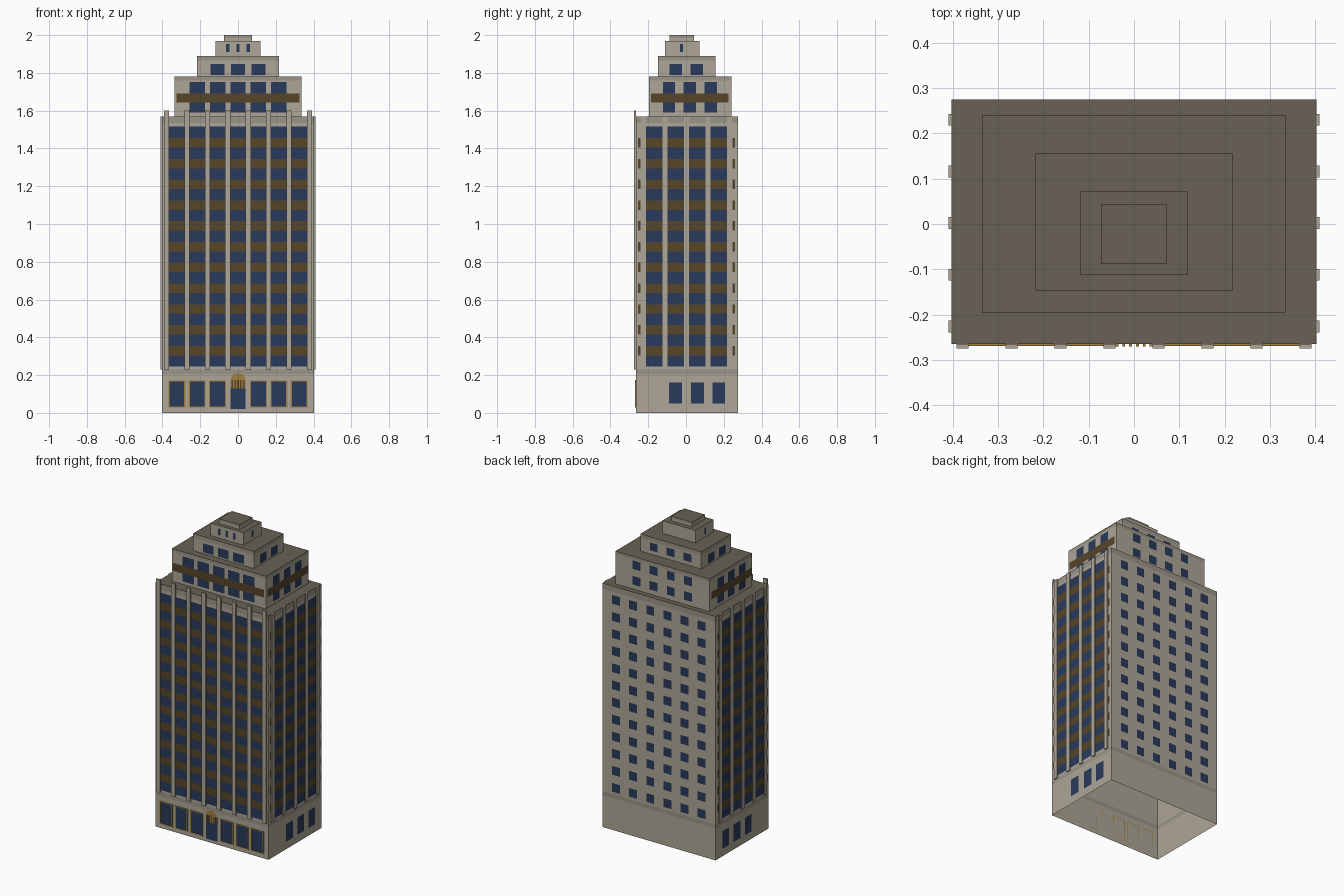
import bpy, bmesh, math
from mathutils import Vector

if "Cube" in bpy.data.objects:
    bpy.data.objects.remove(bpy.data.objects["Cube"])

COLORS = {
    "stone": (0.42, 0.385, 0.31, 1), "trim": (0.33, 0.30, 0.245, 1),
    "roof": (0.14, 0.12, 0.09, 1), "glass": (0.022, 0.042, 0.105, 1),
    "bronze": (0.095, 0.058, 0.022, 1), "gold": (0.36, 0.22, 0.05, 1),
}
MATS = {}
for key, col in COLORS.items():
    MATS[key] = bpy.data.materials.new(key)
    MATS[key].diffuse_color = col


class Part:
    """Collects simple faces and boxes into one named object."""
    def __init__(self, name, mat):
        self.name, self.mat, self.bm = name, mat, bmesh.new()

    def poly(self, pts, normal):
        f = self.bm.faces.new([self.bm.verts.new(p) for p in pts])
        f.normal_update()
        if f.normal.dot(Vector(normal)) < 0:
            f.normal_flip()

    def panel(self, side, wall, u, w, z0, z1, off=0.002):
        # flat panel on a wall; u = centre along the wall, w = width
        a, b = u - w / 2, u + w / 2
        s = 1 if side in ("right", "back") else -1
        d = wall + s * off
        if side in ("front", "back"):
            self.poly([(a, d, z0), (b, d, z0), (b, d, z1), (a, d, z1)], (0, s, 0))
        else:
            self.poly([(d, a, z0), (d, b, z0), (d, b, z1), (d, a, z1)], (s, 0, 0))

    def walls(self, x, y0, y1, z0, z1):
        # open-ended ring of four walls
        self.panel("front", y0, 0, 2 * x, z0, z1, 0)
        self.panel("back", y1, 0, 2 * x, z0, z1, 0)
        for side, wx in (("left", -x), ("right", x)):
            self.panel(side, wx, (y0 + y1) / 2, y1 - y0, z0, z1, 0)

    def top(self, x, y0, y1, z):
        self.poly([(-x, y0, z), (x, y0, z), (x, y1, z), (-x, y1, z)], (0, 0, 1))

    def box(self, x0, x1, y0, y1, z0, z1):
        r = bmesh.ops.create_cube(self.bm, size=1)
        for v in r["verts"]:
            v.co = ((x0 + x1) / 2 + v.co.x * (x1 - x0),
                    (y0 + y1) / 2 + v.co.y * (y1 - y0),
                    (z0 + z1) / 2 + v.co.z * (z1 - z0))

    def done(self):
        bmesh.ops.remove_doubles(self.bm, verts=self.bm.verts, dist=1e-5)
        me = bpy.data.meshes.new(self.name)
        self.bm.to_mesh(me)
        self.bm.free()
        me.materials.append(MATS[self.mat])
        bpy.context.collection.objects.link(bpy.data.objects.new(self.name, me))


# Stacked masses: name, half width, front y, back y, bottom z, top z, trim band height
X, Y0, Y1 = 0.403, -0.265, 0.275
TIERS = [
    ("base", X, Y0, Y1, 0, 0.23, 0.025),
    ("shaft", X, Y0, Y1, 0.23, 1.57, 0.035),
    ("lower_setback", 0.335, -0.195, 0.24, 1.57, 1.78, 0.02),
    ("upper_setback", 0.217, -0.147, 0.155, 1.78, 1.89, 0.025),
    ("crown", 0.118, -0.112, 0.072, 1.89, 1.97, 0),
    ("crown_cap", 0.073, -0.087, 0.043, 1.97, 2.0, 0.015),
]
for name, x, y0, y1, z0, z1, band in TIERS:
    p = Part(name + "_walls", "stone")
    p.walls(x, y0, y1, z0, z1 - band)
    p.done()
    if band:
        p = Part(name + "_trim_band", "trim")
        p.walls(x, y0, y1, z1 - band, z1)
        p.done()
    if name != "base":
        p = Part(name + "_roof", "roof")
        p.top(x, y0, y1, z1)
        p.done()

BAY, FLOOR, FLOORS = 0.108, 0.11, 12
SIDES = (("left", -1), ("right", 1))
side_bays = [-0.169, -0.055, 0.059, 0.173]

# Vertical ribs on the front and sides
p = Part("front_ribs", "stone")
for i in range(8):
    c = (i - 3.5) * BAY
    p.box(c - 0.0135, c + 0.0135, -0.275, Y0, 0.23, 1.6)
p.done()
p = Part("side_ribs", "stone")
for _, s in SIDES:
    for i in range(5):
        c = 0.002 + (i - 2) * 0.114
        a, b = sorted((s * X, s * (X + 0.006)))
        p.box(a, b, c - 0.013, c + 0.013, 0.23, 1.57)
p.done()

# Shaft windows and bronze spandrels
glass, span = Part("shaft_windows", "glass"), Part("shaft_spandrels", "bronze")
for f in range(FLOORS):
    z = 0.245 + f * FLOOR
    for part, a, b in ((glass, z, z + 0.06), (span, z + 0.06, z + FLOOR)):
        if part is span and f == FLOORS - 1:
            continue
        for i in range(7):
            part.panel("front", Y0, (i - 3) * BAY, 0.081, a, b)
        for side, s in SIDES:
            for y in side_bays:
                part.panel(side, s * X, y, 0.088, a, b)
            if part is span:
                for y in (-0.248, 0.252):
                    part.panel(side, s * X, y, 0.014, a, b)
    for i in range(6):
        glass.panel("back", Y1, (i - 2.5) * 0.122, 0.056, z + 0.002, z + 0.058)
glass.done()
span.done()

# Ground floor: shop windows with gold frames, side windows
glass, frame = Part("ground_windows", "glass"), Part("shop_window_frames", "gold")
for i in (-3, -2, -1, 1, 2, 3):
    c = i * BAY
    glass.panel("front", Y0, c, 0.08, 0.033, 0.167)
    for s in (-1, 1):
        frame.box(c + s * 0.042 - 0.003, c + s * 0.042 + 0.003, Y0 - 0.004, Y0, 0.028, 0.172)
    for z in (0.028, 0.167):
        frame.box(c - 0.039, c + 0.039, Y0 - 0.004, Y0, z, z + 0.005)
for side, s in SIDES:
    for y in (-0.055, 0.06, 0.173):
        glass.panel(side, s * X, y, 0.068, 0.05, 0.162)
glass.done()
frame.done()

# Entrance: door, barred transom and gold fan arch
p = Part("door", "glass")
p.panel("front", Y0, 0, 0.08, 0.02, 0.13, 0.003)
p.done()
p = Part("door_transom", "bronze")
p.panel("front", Y0, 0, 0.08, 0.13, 0.175)
p.done()
p = Part("door_grille_and_arch", "gold")
for i in range(6):
    c = (i - 2.5) * 0.015
    p.box(c - 0.003, c + 0.003, Y0 - 0.005, Y0, 0.13, 0.175)
p.poly([(0.04 * math.cos(math.pi * k / 12), Y0 - 0.004,
         0.173 + 0.036 * math.sin(math.pi * k / 12)) for k in range(13)], (0, -1, 0))
p.done()

# Setback and crown windows
p = Part("setback_windows", "glass")
for i in range(-2, 3):
    p.panel("front", -0.195, i * BAY, 0.082, 1.59, 1.752)
for i in range(-1, 2):
    p.panel("front", -0.147, i * BAY, 0.075, 1.79, 1.847)
    p.panel("back", 0.155, i * 0.12, 0.056, 1.805, 1.855)
    p.panel("front", -0.112, i * 0.054, 0.018, 1.91, 1.952)
for i in range(4):
    for z in (1.6, 1.7):
        p.panel("back", 0.24, (i - 1.5) * 0.122, 0.056, z, z + 0.055)
for side, s in SIDES:
    for y in (-0.09, 0.02, 0.13):
        p.panel(side, s * 0.335, y, 0.066, 1.59, 1.752)
    for y in (-0.054, 0.056):
        p.panel(side, s * 0.217, y, 0.066, 1.79, 1.847)
    p.panel(side, s * 0.118, -0.024, 0.018, 1.91, 1.952)
p.done()

# Bronze belt round the front and sides of the lower setback
p = Part("setback_bronze_belt", "bronze")
p.panel("front", -0.195, 0, 0.65, 1.642, 1.692, 0.004)
for side, s in SIDES:
    p.panel(side, s * 0.335, 0.021, 0.41, 1.642, 1.692, 0.004)
p.done()

for m in bpy.data.materials:
    if m.users and not m.is_grease_pencil:
        m.use_nodes = True
        m.node_tree.nodes["Principled BSDF"].inputs["Base Color"].default_value = m.diffuse_color
